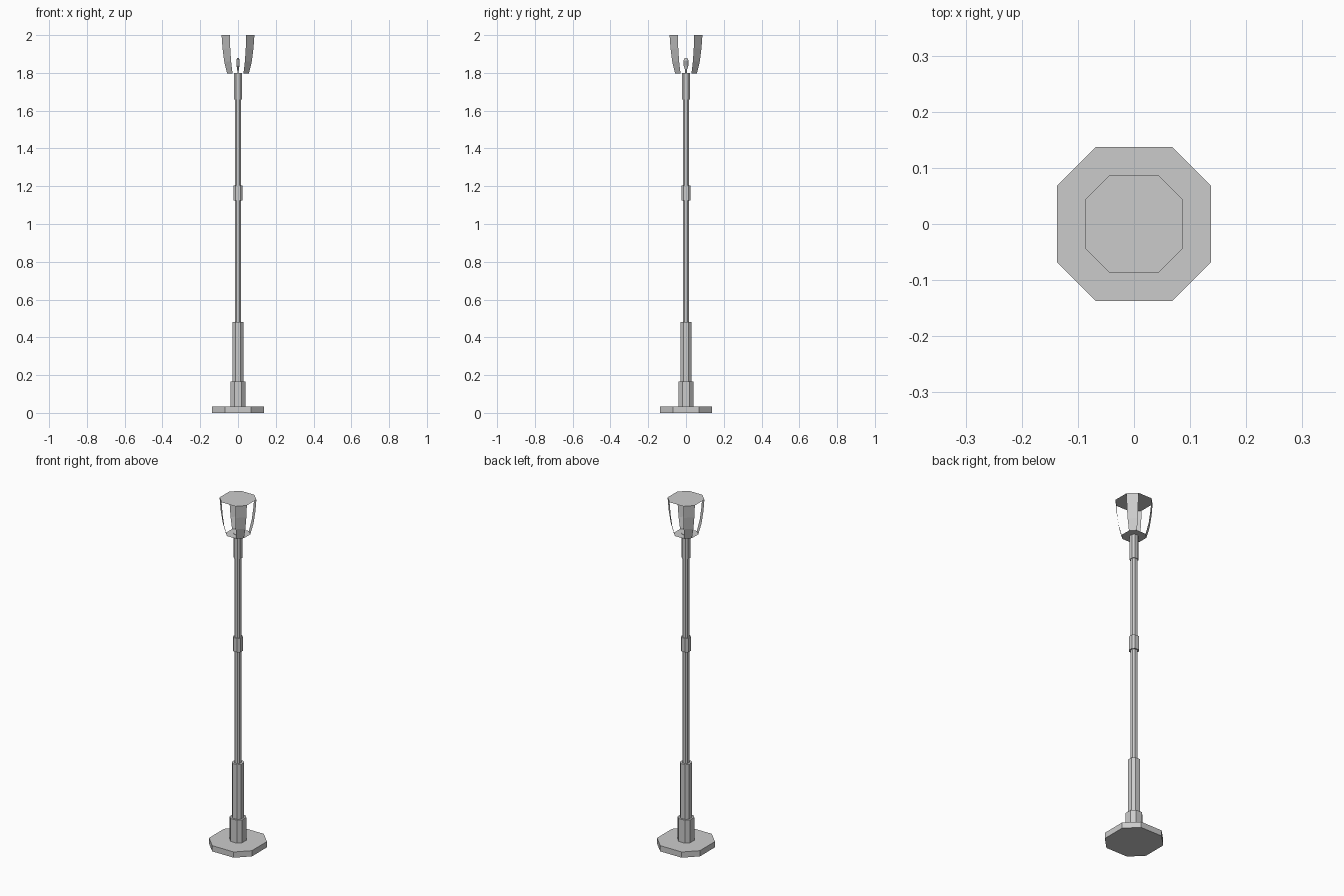
import bpy, bmesh

if "Cube" in bpy.data.objects:
    bpy.data.objects.remove(bpy.data.objects["Cube"])

def ring(r, z):
    # square with corners cut at half the half-width
    h = r * 0.5
    return [(r, -h, z), (r, h, z), (h, r, z), (-h, r, z),
            (-r, h, z), (-r, -h, z), (-h, -r, z), (h, -r, z)]

def loft(name, profile, skip=(), scale=(1, 1)):
    bm = bmesh.new()
    rings = [[bm.verts.new((x * scale[0], y * scale[1], zz)) for x, y, zz in ring(r, z)]
             for r, z in profile]
    for a, b in zip(rings, rings[1:]):
        for i in range(8):
            if i not in skip:
                j = (i + 1) % 8
                bm.faces.new((a[i], a[j], b[j], b[i]))
    bm.faces.new(rings[0][::-1])
    bm.faces.new(rings[-1])
    me = bpy.data.meshes.new(name)
    bm.to_mesh(me)
    bm.free()
    ob = bpy.data.objects.new(name, me)
    bpy.context.collection.objects.link(ob)
    return ob

# ground plate and stepped pole
loft("base_plate", [(0.137, 0), (0.137, 0.033)])
loft("pole_foot", [(0.039, 0.033), (0.039, 0.165)])
loft("pole_sleeve", [(0.029, 0.165), (0.029, 0.48)])
loft("pole_shaft", [(0.017, 0.48), (0.017, 1.80)])
loft("middle_collar", [(0.024, 1.125), (0.024, 1.205)])
loft("upper_collar", [(0.0205, 1.66), (0.0205, 1.80)])

# lantern head: the four straight sides are open, the corner panels curve inward
loft("lantern_head", [(0.058, 1.798), (0.073, 1.86), (0.082, 1.93), (0.087, 2.0)],
     skip=(0, 2, 4, 6))

# bulb inside the lantern
loft("bulb", [(0.005, 1.80), (0.006, 1.82), (0.013, 1.84), (0.013, 1.865), (0.007, 1.88)],
     scale=(0.7, 1))
